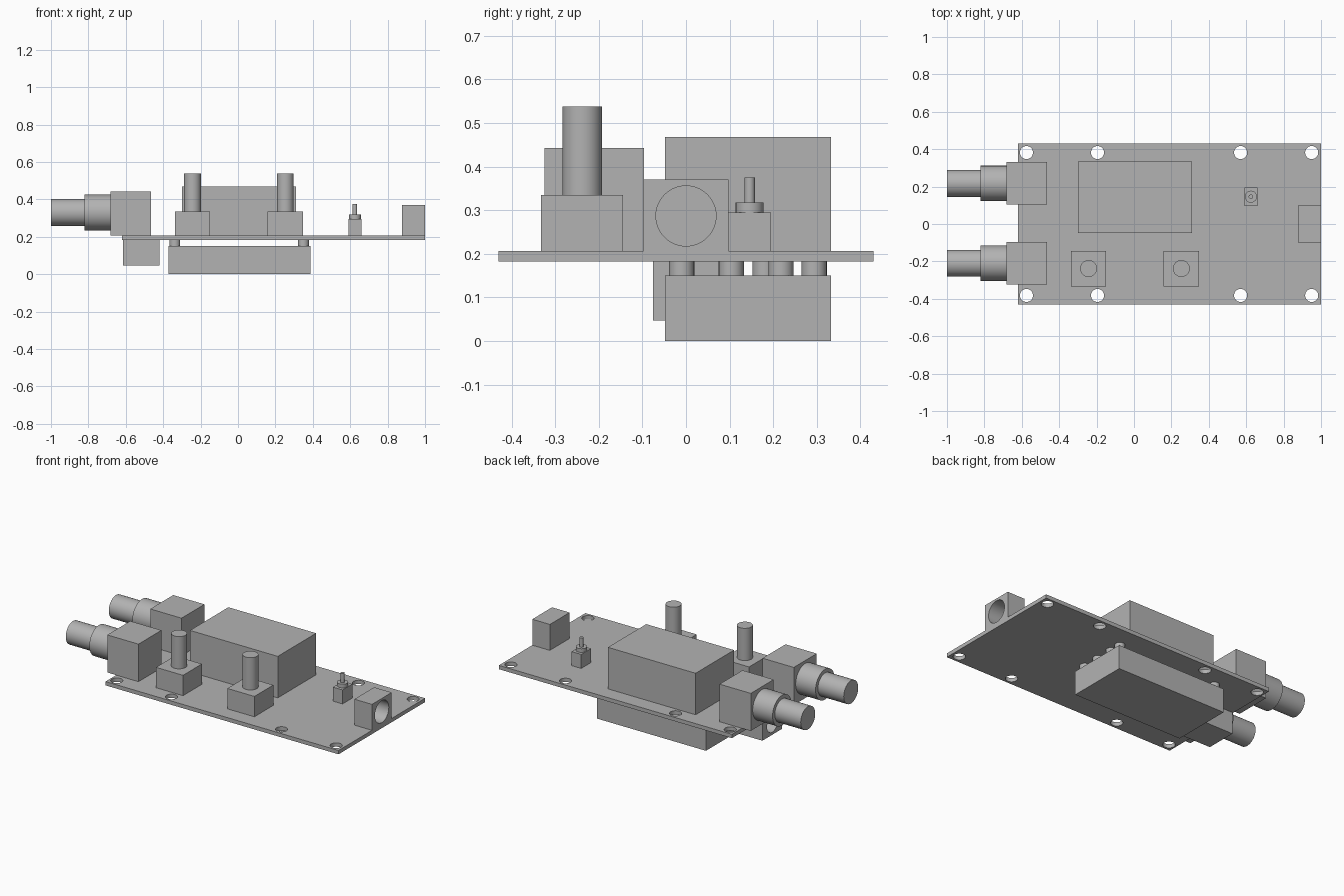
import bpy
import math

if "Cube" in bpy.data.objects:
    bpy.data.objects.remove(bpy.data.objects["Cube"], do_unlink=True)

grey = bpy.data.materials.new("plain grey")
grey.use_nodes = True
colour = (0.45, 0.45, 0.45, 1)
grey.diffuse_color = colour
grey.node_tree.nodes["Principled BSDF"].inputs["Base Color"].default_value = colour

BOARD_LOW, BOARD_TOP = 0.183, 0.207


def finish(name):
    ob = bpy.context.object
    ob.name = name
    ob.data.materials.append(grey)
    return ob


def box(name, x, y, z):
    """Box from (low, high) spans."""
    spans = (x, y, z)
    bpy.ops.mesh.primitive_cube_add(size=1, location=[(a + b) / 2 for a, b in spans])
    ob = finish(name)
    ob.scale = [b - a for a, b in spans]
    bpy.ops.object.transform_apply(location=False, rotation=False, scale=True)
    return ob


def rod(name, radius, start, length, axis="z", sides=48):
    """Cylinder that begins at start and runs along +x or +z."""
    centre = list(start)
    centre["xyz".index(axis)] += length / 2
    turn = (0, math.pi / 2, 0) if axis == "x" else (0, 0, 0)
    bpy.ops.mesh.primitive_cylinder_add(vertices=sides, radius=radius, depth=length,
                                        location=centre, rotation=turn)
    ob = finish(name)
    bpy.ops.object.shade_smooth_by_angle(angle=math.radians(35))
    return ob


def cut(target, cutter):
    mod = target.modifiers.new("hole", "BOOLEAN")
    mod.operation = "DIFFERENCE"
    mod.solver = "EXACT"
    mod.object = cutter
    bpy.ops.object.select_all(action="DESELECT")
    target.select_set(True)
    bpy.context.view_layer.objects.active = target
    bpy.ops.object.modifier_apply(modifier=mod.name)
    bpy.data.objects.remove(cutter, do_unlink=True)
    bpy.ops.object.shade_smooth_by_angle(angle=math.radians(35))


# Circuit board with mounting holes
board = box("circuit_board", (-0.62, 1), (-0.43, 0.43), (BOARD_LOW, BOARD_TOP))
for x in (-0.575, -0.195, 0.57, 0.95):
    for y in (-0.382, 0.382):
        cut(board, rod("hole_cutter", 0.035, (x, y, 0.1), 0.2, sides=32))

# Large module on top and its partner on pins underneath
box("top_module", (-0.3, 0.31), (-0.048, 0.333), (BOARD_TOP, 0.468))
box("bottom_module", (-0.372, 0.387), (-0.048, 0.333), (0, 0.15))
for x, rows in ((0.35, (-0.01, 0.104, 0.218, 0.294)), (-0.338, (-0.01, 0.181, 0.294))):
    for y in rows:
        rod("module_pin", 0.029, (x, y, 0.15), BOARD_LOW - 0.15, sides=24)

# Pair of coaxial connectors on the edge
for side, y in (("front", -0.21), ("back", 0.217)):
    box(side + "_connector_body", (-0.682, -0.465), (y - 0.114, y + 0.114), (BOARD_TOP, 0.443))
    rod(side + "_connector_collar", 0.095, (-0.82, y, 0.33), 0.138, "x")
    rod(side + "_connector_barrel", 0.072, (-1, y, 0.33), 0.18, "x")

# Two rotary controls
for side, x in (("right", -0.243), ("left", 0.253)):
    box(side + "_control_body", (x - 0.094, x + 0.094), (-0.333, -0.145), (BOARD_TOP, 0.335))
    rod(side + "_control_shaft", 0.045, (x, -0.238, 0.335), 0.203)

# Small toggle switch
box("switch_body", (0.592, 0.659), (0.097, 0.195), (BOARD_TOP, 0.295))
rod("switch_collar", 0.032, (0.625, 0.146, 0.295), 0.023, sides=32)
rod("switch_lever", 0.012, (0.625, 0.146, 0.318), 0.057, sides=24)

# Power socket on the top, opening to the left side
socket = box("power_socket", (0.878, 1), (-0.098, 0.098), (BOARD_TOP, 0.37))
cut(socket, rod("socket_cutter", 0.069, (0.9, 0, 0.287), 0.2, "x"))

# Lower socket beneath the board, opening to the right side
lower = box("lower_socket", (-0.615, -0.42), (-0.076, 0.12), (0.047, BOARD_LOW))
cut(lower, rod("lower_socket_cutter", 0.052, (-0.7, 0.022, 0.115), 0.2, "x"))
